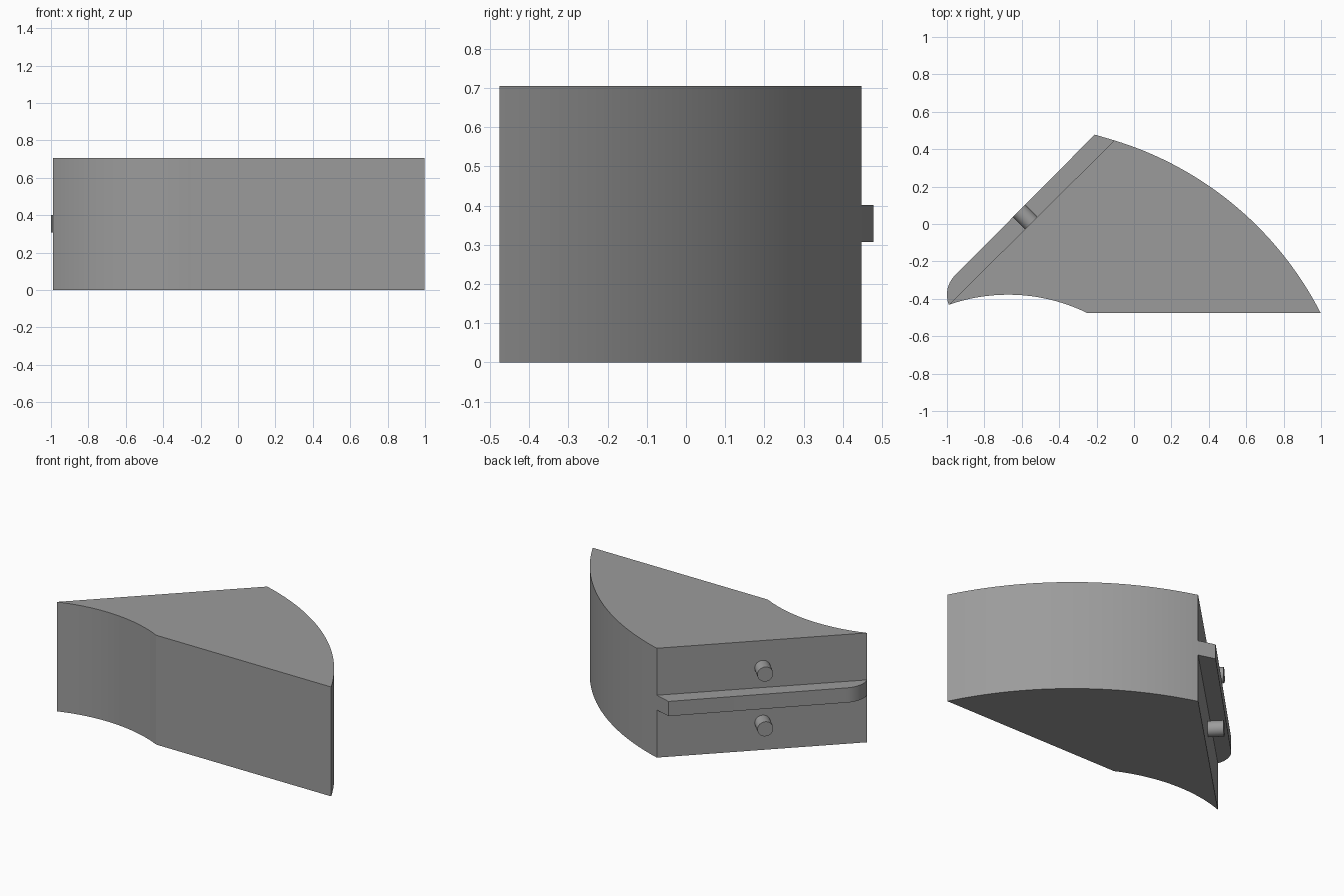
import bpy, bmesh, math
from mathutils import Vector, Matrix

if "Cube" in bpy.data.objects:
    bpy.data.objects.remove(bpy.data.objects["Cube"])

HEIGHT = 0.705
gray = bpy.data.materials.new("plain gray")
gray.diffuse_color = (0.33, 0.33, 0.33, 1)
gray.use_nodes = True
gray.node_tree.nodes["Principled BSDF"].inputs["Base Color"].default_value = gray.diffuse_color


def arc(a, m, b, n):
    """Points on the circle through a, m and b, running from a to b."""
    (ax, ay), (mx, my), (bx, by) = a, m, b
    d = 2 * (ax * (my - by) + mx * (by - ay) + bx * (ay - my))
    qa, qm, qb = ax * ax + ay * ay, mx * mx + my * my, bx * bx + by * by
    cx = (qa * (my - by) + qm * (by - ay) + qb * (ay - my)) / d
    cy = (qa * (bx - mx) + qm * (ax - bx) + qb * (mx - ax)) / d
    r = math.hypot(ax - cx, ay - cy)
    t0, t1 = math.atan2(ay - cy, ax - cx), math.atan2(by - cy, bx - cx)
    sweep = (t1 - t0 + math.pi) % math.tau - math.pi
    return [(cx + r * math.cos(t0 + sweep * i / n),
             cy + r * math.sin(t0 + sweep * i / n)) for i in range(n + 1)]


def finish(name, bm):
    bmesh.ops.recalc_face_normals(bm, faces=bm.faces)
    me = bpy.data.meshes.new(name)
    bm.to_mesh(me)
    bm.free()
    me.materials.append(gray)
    ob = bpy.data.objects.new(name, me)
    bpy.context.collection.objects.link(ob)
    bpy.ops.object.select_all(action='DESELECT')
    ob.select_set(True)
    bpy.context.view_layer.objects.active = ob
    bpy.ops.object.shade_smooth_by_angle(angle=math.radians(20))
    return ob


def prism(name, outline, z0, z1):
    bm = bmesh.new()
    face = bm.faces.new([bm.verts.new((x, y, z0)) for x, y in outline])
    top = bmesh.ops.extrude_face_region(bm, geom=[face], use_keep_orig=True)
    verts = [v for v in top["geom"] if isinstance(v, bmesh.types.BMVert)]
    bmesh.ops.translate(bm, verts=verts, vec=(0, 0, z1 - z0))
    return finish(name, bm)


inner = (-0.99, -0.432)     # thin end of the joint face
outer = (-0.105, 0.447)     # curved-wall end of the joint face

# Wedge block: concave front hollow, flat front, big convex back wall
prism("wedge_block",
      arc(inner, (-0.66, -0.378), (-0.25, -0.476), 32)
      + arc((0.998, -0.476), (0.541, 0.097), outer, 40), 0, HEIGHT)

# Tongue along the joint face, rounded at the thin end
prism("tongue",
      [outer, (-0.21, 0.478)]
      + arc((-0.95, -0.268), (-0.995, -0.34), inner, 12), 0.307, 0.402)

# Round locating pegs above and below the tongue
normal = Vector((inner[1] - outer[1], outer[0] - inner[0], 0)).normalized()
length, sunk = 0.091, 0.02
for name, z in (("lower_peg", 0.177), ("upper_peg", 0.53)):
    bm = bmesh.new()
    centre = Vector((-0.551, 0.006, z)) + normal * (length - sunk) / 2
    turn = normal.to_track_quat('Z', 'Y').to_matrix().to_4x4()
    bmesh.ops.create_cone(bm, cap_ends=True, segments=32, radius1=0.047,
                          radius2=0.047, depth=length + sunk,
                          matrix=Matrix.Translation(centre) @ turn)
    finish(name, bm)
